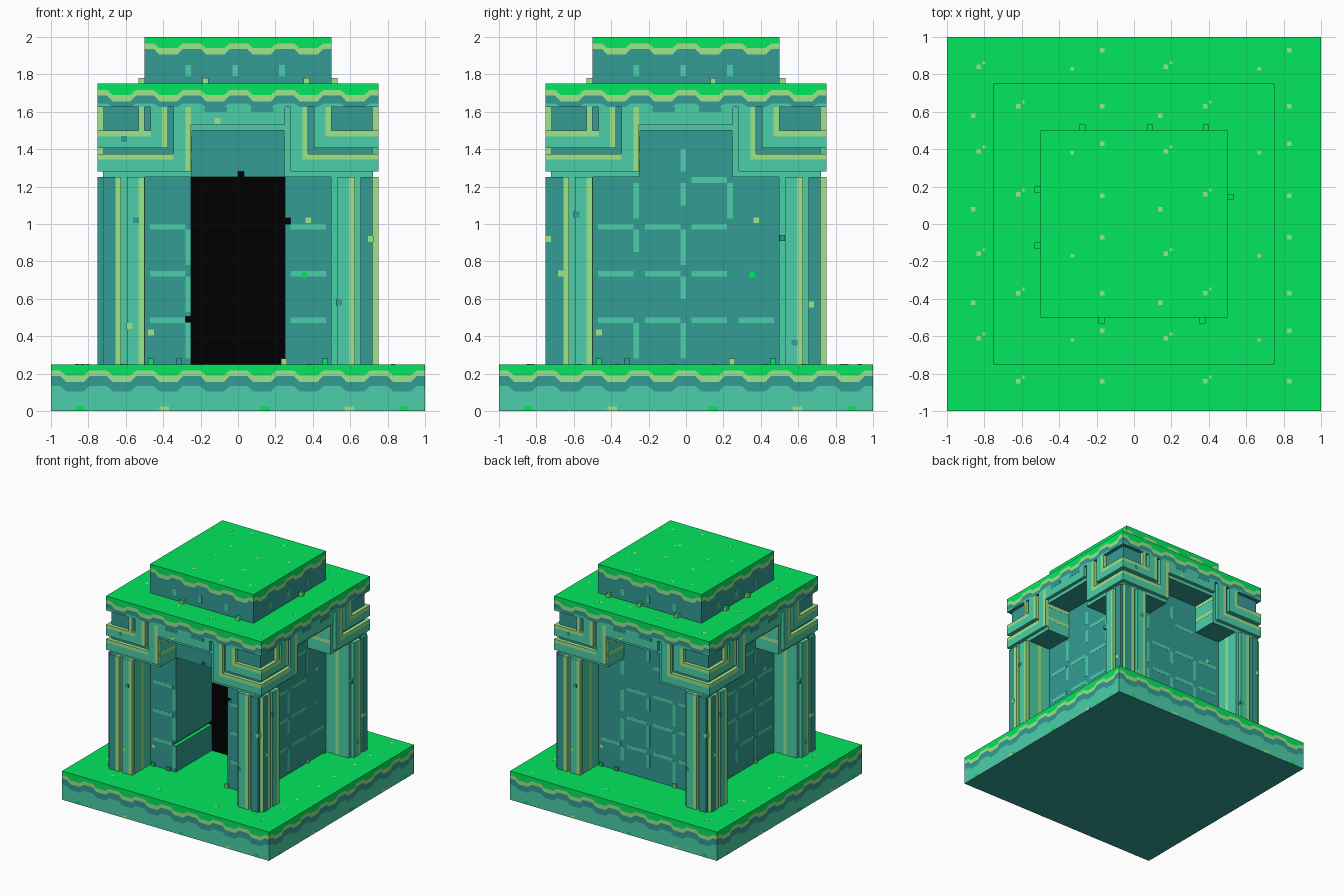
import bpy, bmesh, random
from mathutils import Vector

if "Cube" in bpy.data.objects:
    bpy.data.objects.remove(bpy.data.objects["Cube"])

random.seed(4)
PX = 1 / 32            # relief unit
CORE = 0.75 - PX       # depth of recessed stone


def lin(c):
    c /= 255
    return c / 12.92 if c <= 0.04045 else ((c + 0.055) / 1.055) ** 2.4


COLOURS = {"grass_green": (2, 236, 97), "moss_yellow": (158, 233, 140),
           "dark_teal": (51, 157, 149), "light_teal": (76, 208, 170),
           "doorway_black": (0, 0, 0)}
MATS = []
for n, c in COLOURS.items():
    m = bpy.data.materials.new(n)
    m.diffuse_color = (*[lin(v) for v in c], 1)
    m.use_nodes = True
    m.node_tree.nodes["Principled BSDF"].inputs["Base Color"].default_value = m.diffuse_color
    MATS.append(m)
GREEN, MOSS, DARK, LIGHT, BLACK = range(5)


class Part:
    def __init__(self, name):
        self.name, self.bm = name, bmesh.new()

    def face(self, pts, mat):
        f = self.bm.faces.new([self.bm.verts.new(p) for p in pts])
        f.material_index = mat

    def box(self, x0, x1, y0, y1, z0, z1, mat, top=None):
        r = bmesh.ops.create_cube(self.bm, size=1)["verts"]
        for v in r:
            v.co = Vector(((x0, x1)[v.co.x > 0], (y0, y1)[v.co.y > 0], (z0, z1)[v.co.z > 0]))
        for f in {f for v in r for f in v.link_faces}:
            f.material_index = mat
            if top is not None and all(abs(v.co.z - z1) < 1e-6 for v in f.verts):
                f.material_index = top

    # box given in the frame of side k: u to the right, d outwards
    def side(self, k, u0, u1, d0, d1, z0, z1, mat, top=None):
        a, b = turn(k, u0, d0), turn(k, u1, d1)
        xs, ys = sorted((a[0], b[0])), sorted((a[1], b[1]))
        self.box(*xs, *ys, z0, z1, mat, top)

    def done(self):
        me = bpy.data.meshes.new(self.name)
        self.bm.normal_update()
        self.bm.to_mesh(me)
        for m in MATS:
            me.materials.append(m)
        bpy.context.collection.objects.link(bpy.data.objects.new(self.name, me))


def turn(k, u, d):
    return [(u, -d), (d, u), (-u, d), (-d, -u)][k]


# wavy grass edge, repeating every quarter unit
WAVE = [(0.0, 0), (0.2, 0), (0.32, 1), (0.7, 1), (0.82, 0)]


def banded_block(name, h, z0, z1, stone):
    p = Part(name)
    us = [(-h + 0.25 * (i + t), w) for i in range(round(h * 8)) for t, w in WAVE] + [(h, 0)]

    def levels(w):
        return [z1, z1 - (0.034 + 0.026 * w), z1 - (0.064 + 0.03 * w), stone[0] + (1 - w) * stone[1], z0]
    for k in range(4):
        for (ua, wa), (ub, wb) in zip(us, us[1:]):
            la, lb = levels(wa), levels(wb)
            for i, mat in enumerate((GREEN, MOSS, DARK, LIGHT)):
                if la[i] - la[i + 1] + lb[i] - lb[i + 1] < 1e-5:
                    continue
                a, b = turn(k, ua, h), turn(k, ub, h)
                p.face([(*a, la[i + 1]), (*b, lb[i + 1]), (*b, lb[i]), (*a, la[i])], mat)
    p.face([(-h, -h, z1), (h, -h, z1), (h, h, z1), (-h, h, z1)], GREEN)
    p.face([(-h, h, z0), (h, h, z0), (h, -h, z0), (-h, -h, z0)], DARK)
    bmesh.ops.remove_doubles(p.bm, verts=p.bm.verts, dist=1e-5)
    return p


# stepped platform, roof and crown
base = banded_block("base_platform", 1, 0, 0.25, (0.105, 0.028))
for k in range(4):
    for u, m in ((-0.87, GREEN), (-0.42, MOSS), (0.12, GREEN), (0.57, MOSS), (0.86, GREEN)):
        base.side(k, u, u + 0.05, 0.99, 1.001, 0.0, 0.025, m)
base.done()
banded_block("roof_slab", 0.75, 1.625, 1.75, (1.625, 0.02)).done()
crown = banded_block("crown_block", 0.5, 1.75, 2, (1.75, 0))
for k in range(4):
    for u in (-0.28, -0.03, 0.22):
        crown.side(k, u, u + 0.03, 0.49, 0.501, 1.79, 1.85, LIGHT)
crown.done()

roof = Part("roof_frieze")
roof.box(-CORE, CORE, -CORE, CORE, 1.5, 1.625, DARK)
for k in range(4):
    roof.side(k, -0.25, 0.25, CORE, 0.75, 1.5 + PX, 1.625, LIGHT)
    roof.side(k, -0.25, 0.25 + PX, 0.7, CORE + 0.002, 1.501, 1.5 + PX, LIGHT)
    for u in (-0.25, 0.0):
        roof.side(k, u + 0.07, u + 0.19, 0.74, 0.751, 1.6, 1.625, DARK)
roof.done()

# fluted corner columns: dark outer rib, light inner rib, mossy edges
STRIPES = [(1, 3, LIGHT), (3, 4, MOSS), (5, 7, LIGHT), (7, 8, MOSS)]
col = Part("corner_columns")
for k in range(4):
    col.side(k, 0.5, CORE, 0.5, CORE, 0.25, 1.5, DARK)
    for u0 in (-0.75, 0.5):
        for a, b, m in STRIPES:
            corner = u0 > 0 and b == 8
            if m == LIGHT and (a == 1) == (u0 < 0):
                m = DARK
            col.side(k, u0 + a * PX, u0 + b * PX, 0.69 if not corner else CORE - 0.002,
                     0.75 if not corner else CORE + 0.003, 0.25, 1.25, m)
        for a in ((4,) if u0 < 0 else (0, 4)):
            col.side(k, u0 + a * PX, u0 + (a + 1) * PX, 0.69, CORE + 0.002, 0.25, 1.25, LIGHT)
    # striped inner cheeks
    for s in (-1, 1):
        u0, u1 = sorted((s * 0.497, s * 0.502))
        for a, b, m in ((0, 3, LIGHT), (3, 4, MOSS), (4, 7, LIGHT)):
            col.side(k, u0, u1, 0.5 + a * PX, 0.5 + b * PX, 0.25, 1.25, m)
col.done()

# stepped corbels with nested L-shaped ribs
cor = Part("corbels")
for k in range(4):
    for s in (-1, 1):
        cor.side(k, *sorted((s * 0.25, s * 0.5)), 0.5, CORE, 1.25, 1.5, DARK)
        cor.side(k, *sorted((s * 0.248, s * 0.252)), 0.5, CORE, 1.25, 1.5, LIGHT)
        for z in (1.344, 1.469):
            cor.side(k, *sorted((s * 0.247, s * 0.252)), 0.5, CORE, z, z + PX, MOSS)
        # light outermost groove
        cor.side(k, *sorted((s * 0.25, s * CORE)), 0.7, CORE + 0.002, 1.251, 1.25 + PX, LIGHT)
    cor.side(k, 0.25, 0.25 + PX, 0.7, CORE + 0.002, 1.25 + PX, 1.625, LIGHT)
    for a, b, m in STRIPES:
        za, zb = 1.25 + a * PX, 1.25 + b * PX
        # right-hand corner
        ua, ub = 0.25 + a * PX, 0.25 + b * PX
        cor.side(k, ua, ub, CORE, 0.75, za, 1.625, m)
        cor.side(k, ub, 0.75, CORE, 0.75, za, zb, m)
        # left-hand corner
        g = 1 if a < 4 else 5
        shift = 4 if a < 4 else -4
        cor.side(k, -0.5 + (a + shift) * PX, -0.5 + (b + shift) * PX, CORE, 0.75, 1.25 + g * PX, 1.625, m)
        cor.side(k, -CORE, -0.5 + (g + shift) * PX, CORE, 0.75, za, zb, m)
    # last rib wraps the upper corner
    cor.side(k, -0.5 - PX, -0.5, CORE, 0.75, 1.5, 1.625, MOSS)
cor.done()

# inner chamber with a deep doorway and three worn notches in its edges
w = Part("chamber_walls")
w.box(-0.5, 0.5, 0, 0.5, 0.25, 1.5, DARK)
w.box(-0.5, -0.25 - PX, -0.5, 0, 0.25, 1.25, DARK)
w.box(0.25 + PX, 0.5, -0.5, 0, 0.25, 1.25, DARK)
for x0, x1, gap in ((-0.25 - PX, -0.25, 0.475), (0.25, 0.25 + PX, 1.0)):
    w.box(x0, x1, -0.5, 0, 0.25, gap, DARK, GREEN)
    w.box(x0, x1, -0.5, 0, gap + PX, 1.25, DARK)
w.box(-0.5, 0.5, -0.5, 0, 1.25 + PX, 1.5, DARK)
w.box(-0.5, 0, -0.5, 0, 1.25, 1.25 + PX, DARK)
w.box(PX, 0.5, -0.5, 0, 1.25, 1.25 + PX, DARK)
w.done()
door = Part("doorway")
door.box(-0.25 - PX, 0.25 + PX, -0.004, 0.001, 0.25, 1.25 + PX, BLACK)
door.done()

# brick joints on the walls
j = Part("brick_joints")
for k in range(4):
    for row in range(5):
        z = 0.25 + row * 0.25
        for c in range(4):
            u = -0.5 + c * 0.25
            blocked = k == 0 and c in (1, 2)
            if (row < 3 or (row == 3 and c in (1, 2))) and not blocked and (k == 0 or random.random() < 0.85):
                j.side(k, u + 0.03, u + 0.22, 0.498, 0.501, z + 0.22, z + 0.25, LIGHT)
            if c == 3 or (row == 4 and c != 1):
                continue
            if (k == 0 and row < 4 and c > 0) or random.random() > 0.8:
                continue
            lo = 0.03 if random.random() < 0.6 else 0.1
            j.side(k, u + 0.22, u + 0.25, 0.498, 0.5015, z + lo, z + (0.15 if row == 4 else 0.22), LIGHT)
j.done()

# moss tufts and chipped stones on the ledges, columns and walls
t = Part("chips_and_moss")
for k, us in enumerate([(-0.19, 0.35), (0.13,), (-0.1, -0.4, 0.26), (-0.2, 0.1)]):
    for u in us:
        t.side(k, u, u + PX, 0.5, 0.5 + PX, 1.75, 1.75 + PX, MOSS, GREEN)
CHIPS = {0: [(-0.545, 1.02), (-0.58, 0.455), (0.54, 0.58), (0.71, 0.92), (-0.61, 1.455), (-0.11, 1.55)],
         1: [(-0.585, 1.05), (-0.67, 0.735), (0.515, 0.925), (0.67, 0.57), (0.58, 0.365)]}
for k in range(4):
    for i, (u, z) in enumerate(CHIPS[k % 2]):
        t.side(k, u - PX / 2, u + PX / 2, CORE, 0.7515, z - PX / 2, z + PX / 2, (DARK, MOSS)[i % 2])
    for u, m in ((-0.48, GREEN), (-0.33, DARK), (0.23, MOSS), (0.45, GREEN)):
        t.side(k, u, u + PX, 0.5, 0.515, 0.25, 0.25 + PX, m, GREEN)
    for u, z, m in ((-0.48, 0.42, MOSS), (0.36, 1.02, MOSS), (0.34, 0.73, GREEN)):
        t.side(k, u, u + 0.03, 0.498, 0.502, z - 0.015, z + 0.015, m)
t.done()

# pale specks in the grass, repeating every unit
s = Part("grass_specks")
for x in (-0.83, -0.62, -0.33, -0.17, -0.86):
    rows = {-0.83: (0.84, 0.39, -0.16, -0.61), -0.62: (0.63, 0.16, -0.37, -0.84),
            -0.33: (0.83, 0.38, -0.17, -0.62), -0.17: (0.93, 0.43, -0.07, -0.57, 0.63, 0.15, -0.37, -0.84),
            -0.86: (0.58, 0.08, -0.42)}[x]
    for xx in (x, x + 1):
        for y in rows:
            r = max(abs(xx), abs(y))
            z = 2 if r < 0.48 else 1.75 if r < 0.73 else 0.25
            e = 0.012 if x != -0.33 else 0.009
            s.box(xx - e, xx + e, y - e, y + e, z - 0.002, z + 0.0006, MOSS)
            if x in (-0.83, -0.62):
                s.box(xx + 0.02, xx + 0.035, y + 0.015, y + 0.03, z - 0.002, z + 0.0006, MOSS)
s.done()
